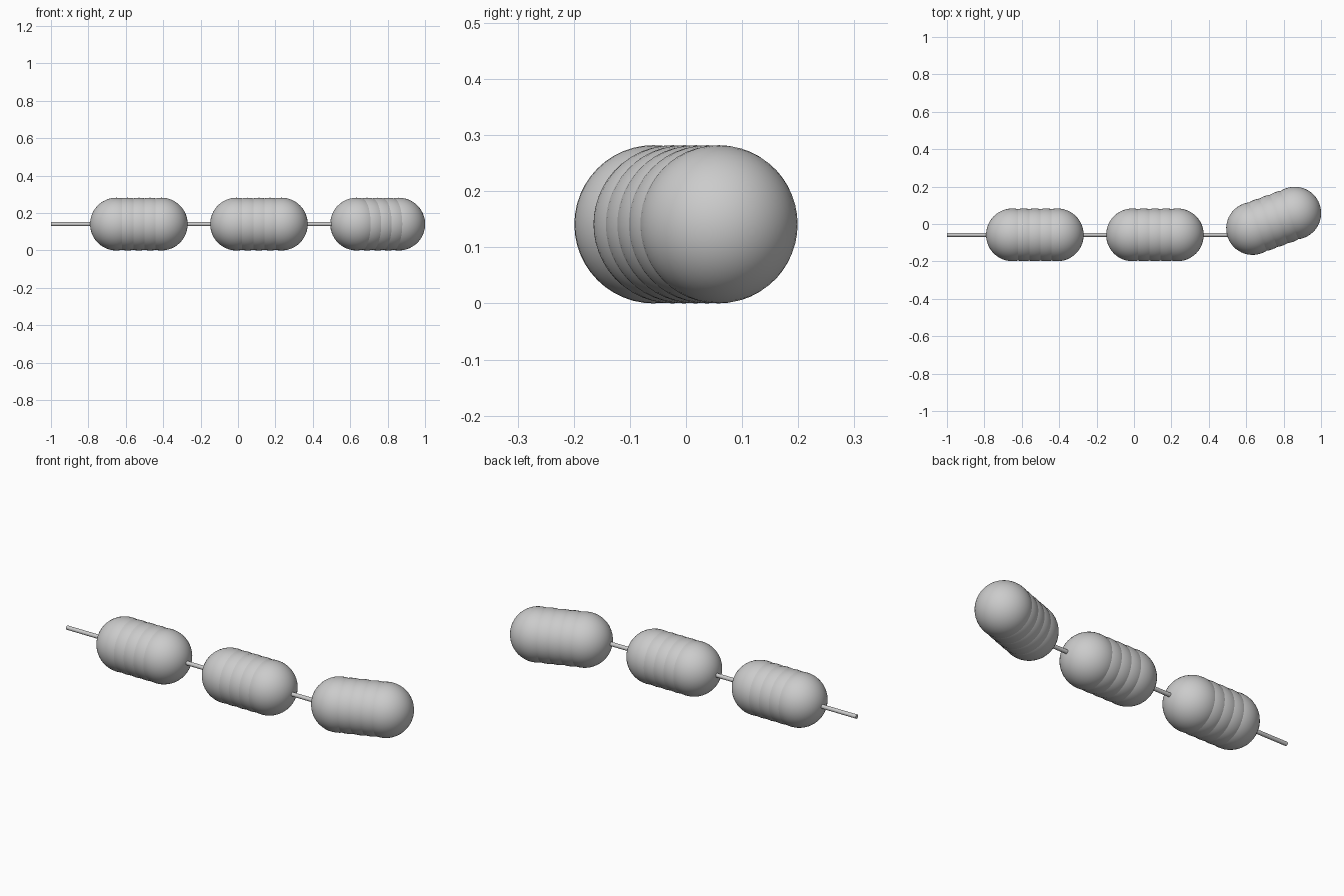
import bpy, math

if "Cube" in bpy.data.objects:
    bpy.data.objects.remove(bpy.data.objects["Cube"])

R = 0.141          # bead radius
Y = -0.058         # line of the rod
STEP = 0.06        # spacing of overlapping beads


def bead_group(name, start, angle):
    """Five overlapping spheres in a row, joined into one capsule."""
    parts = []
    for i in range(5):
        x = start[0] + i * STEP * math.cos(angle)
        y = start[1] + i * STEP * math.sin(angle)
        bpy.ops.mesh.primitive_uv_sphere_add(
            segments=48, ring_count=24, radius=R, location=(x, y, R),
            rotation=(0, math.pi / 2, angle))
        bpy.ops.object.shade_smooth()
        parts.append(bpy.context.object)
    for p in parts:
        p.select_set(True)
    bpy.context.view_layer.objects.active = parts[0]
    bpy.ops.object.join()
    bpy.context.object.name = name


# ribbed capsules, the last one swung sideways
bead_group("left_capsule", (-0.65, Y), 0)
bead_group("middle_capsule", (-0.008, Y), 0)
bead_group("right_capsule", (0.634, -0.024), math.radians(20))

# thin rod linking the capsules
x0, x1 = -1.0, 0.54
bpy.ops.mesh.primitive_cylinder_add(
    vertices=16, radius=0.011, depth=x1 - x0,
    location=((x0 + x1) / 2, Y, R), rotation=(0, math.pi / 2, 0))
bpy.context.object.name = "rod"
bpy.ops.object.shade_smooth_by_angle(angle=math.radians(40))
